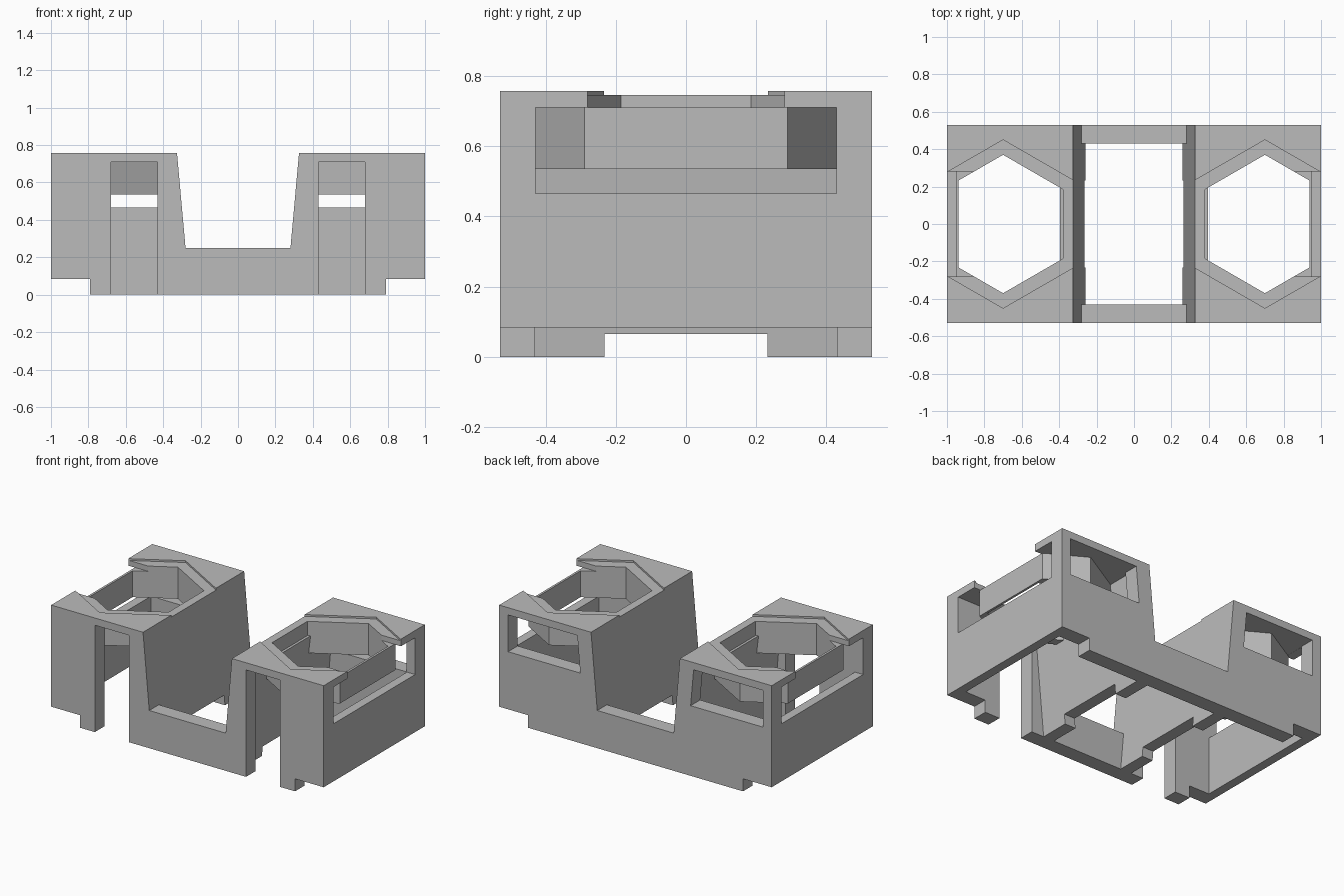
import bpy, bmesh, math

cube = bpy.data.objects.get("Cube")
if cube:
    bpy.data.objects.remove(cube, do_unlink=True)

grey = bpy.data.materials.new("plain_grey")
grey.use_nodes = True
colour = (0.5, 0.5, 0.5, 1)
grey.diffuse_color = colour
grey.node_tree.nodes["Principled BSDF"].inputs["Base Color"].default_value = colour

CX = 0.70          # centre of each hexagonal socket
Y, WALL_Y = 0.53, 0.43
TOP, ROOF = 0.757, 0.71


def prism(name, points, lo, hi, axis, side=1):
    """Extrude a 2D outline along y (x,z outline) or z (x,y outline)."""
    def place(p, h):
        return (side * p[0], h, p[1]) if axis == "y" else (side * p[0], p[1], h)
    bm = bmesh.new()
    rings = [[bm.verts.new(place(p, h)) for p in points] for h in (lo, hi)]
    bm.faces.new(rings[0])
    bm.faces.new(rings[1])
    n = len(points)
    for i in range(n):
        j = (i + 1) % n
        bm.faces.new((rings[0][i], rings[0][j], rings[1][j], rings[1][i]))
    bmesh.ops.recalc_face_normals(bm, faces=bm.faces)
    mesh = bpy.data.meshes.new(name)
    bm.to_mesh(mesh)
    bm.free()
    mesh.materials.append(grey)
    obj = bpy.data.objects.new(name, mesh)
    bpy.context.collection.objects.link(obj)
    return obj


def rect(x0, x1, v0, v1):
    return [(x0, v0), (x1, v0), (x1, v1), (x0, v1)]


def hexagon(radius, limit):
    """Pointed hexagon around the socket, trimmed flat at x = limit."""
    inner = CX - radius * math.cos(math.pi / 6)
    flat = radius - (limit - CX) * math.tan(math.pi / 6)
    return [(inner, -radius / 2), (CX, -radius), (limit, -flat),
            (limit, flat), (CX, radius), (inner, radius / 2)]


def slope(z):
    """x of the leaning wall beside the central channel."""
    return 0.258 + 0.09 * z


def leaning(offset, x1, z0, z1):
    return [(slope(z0) + offset, z0), (x1, z0), (x1, z1), (slope(z1) + offset, z1)]


def carve(obj, cutters):
    for c in cutters:
        mod = obj.modifiers.new("cut", "BOOLEAN")
        mod.operation, mod.solver, mod.object = "DIFFERENCE", "EXACT", c
    bpy.context.view_layer.update()
    graph = bpy.context.evaluated_depsgraph_get()
    mesh = bpy.data.meshes.new_from_object(obj.evaluated_get(graph))
    obj.modifiers.clear()
    obj.data = mesh
    for c in cutters:
        bpy.data.objects.remove(c, do_unlink=True)


for label, s in (("left", 1), ("right", -1)):
    # Hollow housing with sloped inner wall
    housing = prism(label + "_housing", leaning(0, 1, 0, TOP), -Y, Y, "y", s)
    carve(housing, [
        prism("cavity", leaning(0.08, 0.94, -0.1, ROOF), -WALL_Y, WALL_Y, "y", s),
        prism("recess", hexagon(0.45, 1.08), 0.745, 1, "z", s),
        prism("socket_hole", hexagon(0.37, 0.937), 0.65, 1, "z", s),
        prism("rim_gap", rect(0.82, 1.1, -0.28, 0.28), 0.65, 1, "z", s),
        prism("side_window", rect(0.9, 1.1, 0.465, 0.709), -0.429, 0.429, "y", s),
        prism("back_window", leaning(0.105, 0.935, 0.465, 0.709), 0.4, 0.6, "y", s),
        prism("front_slot", rect(0.43, 0.68, -0.1, 0.709), -0.6, -0.4, "y", s),
        prism("foot_step", rect(0.79, 1.1, -0.1, 0.083), -0.6, 0.6, "y", s),
        prism("rail_notch", rect(0.2, 0.5, -0.1, 0.065), -0.232, 0.232, "y", s),
    ])
    # Hexagonal collar hanging below the roof
    collar = prism(label + "_collar", hexagon(0.435, 0.952), 0.535, ROOF, "z", s)
    carve(collar, [prism("collar_hole", hexagon(0.37, 0.937), 0.4, 1, "z", s)])

# Low walls joining the two housings
for label, y0, y1 in (("front", -Y, -WALL_Y), ("back", WALL_Y, Y)):
    prism(label + "_cross_wall", rect(-0.3, 0.3, 0, 0.25), y0, y1, "y")
